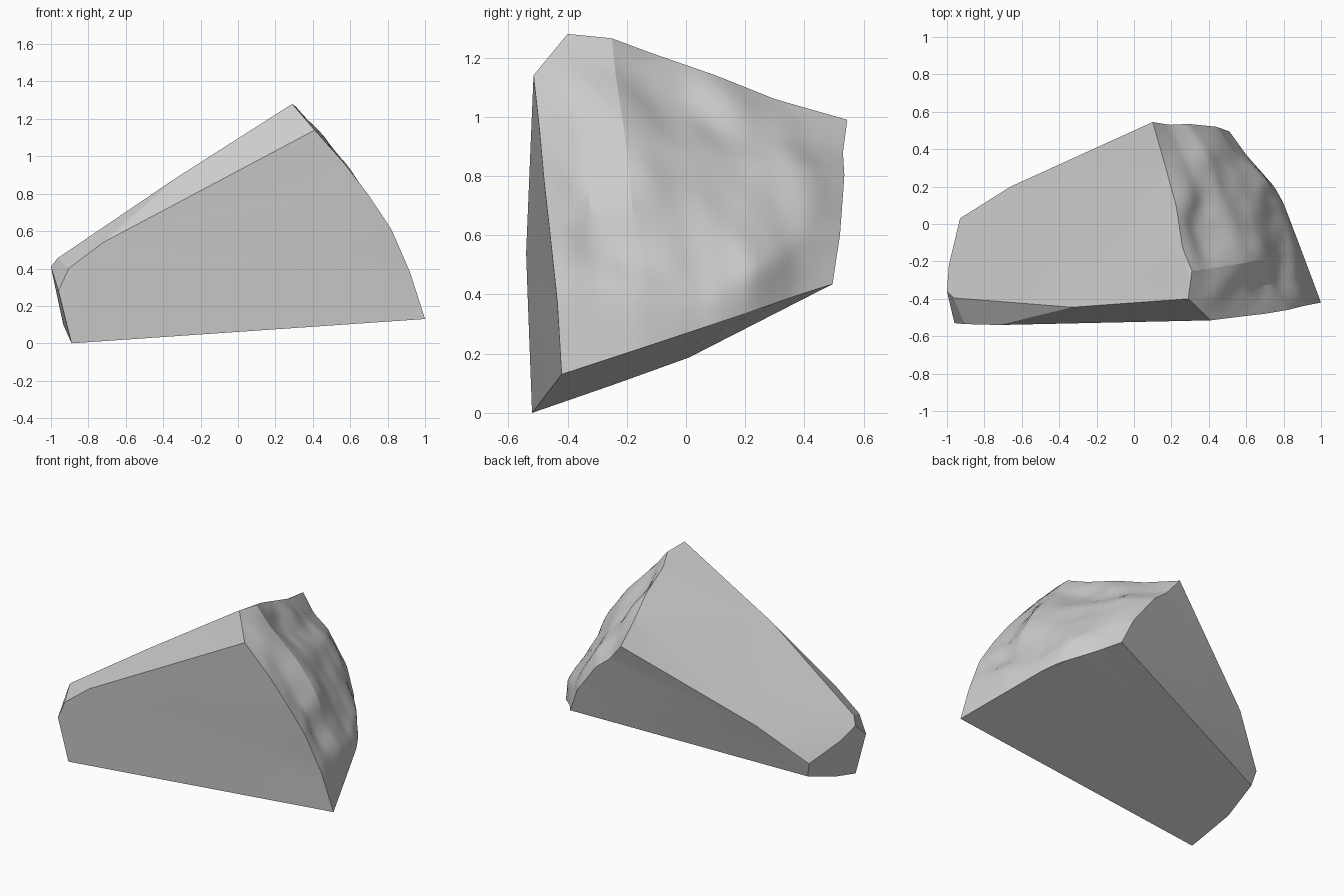
import bpy, bmesh
from math import sin, pi
from mathutils import Vector as V, noise

if "Cube" in bpy.data.objects:
    bpy.data.objects.remove(bpy.data.objects["Cube"])

N = 32

# Stone colour
stone = bpy.data.materials.new("grey_stone")
stone.use_nodes = True
colour = (0.6, 0.6, 0.6, 1)
stone.diffuse_color = colour
bsdf = stone.node_tree.nodes["Principled BSDF"]
bsdf.inputs["Base Color"].default_value = colour
bsdf.inputs["Roughness"].default_value = 0.9


def resample(points, steps):
    """Evenly spaced points along a polyline."""
    pts = [V(p) for p in points]
    lengths = [(b - a).length for a, b in zip(pts, pts[1:])]
    out = []
    for i in range(steps + 1):
        d, k = sum(lengths) * i / steps, 0
        while k < len(lengths) - 1 and d > lengths[k]:
            d -= lengths[k]
            k += 1
        out.append(pts[k].lerp(pts[k + 1], min(1, d / lengths[k])))
    return out


# Corners of the broken outer face
tip = (1, -.42, .13)
front_top = (.41, -.515, 1.14)
apex = (.29, -.4, 1.28)
back_top = (.1, .545, .99)
back_low = (.51, .495, .435)

# Edges of the outer face
front = resample([tip, (.92, -.435, .38), (.82, -.46, .61), (.7, -.48, .79),
                  (.57, -.495, .96), front_top], N)
back = resample([back_low, (.44, .52, .6), (.29, .535, .8),
                 (.19, .53, .88), back_top], N)
bottom = resample([tip, (.88, -.1, .235), (.8, .11, .305),
                   (.75, .2, .335), (.6, .37, .395), back_low], N)
CORNER = 5
top = resample([front_top, apex], CORNER)[:-1] + resample(
    [apex, (.31, -.25, 1.265), (.26, -.13, 1.22), (.225, .1, 1.14),
     (.17, .3, 1.06), back_top], N - CORNER)

bm = bmesh.new()


def outer_point(i, j):
    """Blend the four edges, then roughen the inside of the patch."""
    u, v = i / N, j / N
    p = front[j].lerp(back[j], u) + bottom[i].lerp(top[i], v)
    p -= bottom[0].lerp(bottom[N], u).lerp(top[0].lerp(top[N], u), v)
    if 0 < i < N and 0 < j < N:
        fade = min(1, 3 * sin(pi * u) * sin(pi * v))
        q = V((p.x * 2, p.y * 3 + p.z, p.z * 2))
        bump = noise.noise(q * 1.2) * .05 + noise.noise(q * 3) * .015
        p += V((.75, .15, .6)) * (bump + .015) * fade
    return p


grid = [[bm.verts.new(outer_point(i, j)) for j in range(N + 1)]
        for i in range(N + 1)]
for i in range(N):
    for j in range(N):
        bm.faces.new((grid[i][j], grid[i + 1][j],
                      grid[i + 1][j + 1], grid[i][j + 1]))

# Corners of the cut sides and narrow end
corners = {
    "low": (-.89, -.52, 0), "end_front": (-.96, -.53, .28),
    "bevel_end": (-.905, -.535, .4), "bevel_bend": (-.72, -.54, .54),
    "bevel_top": (-.33, -.445, .885), "end_top": (-.965, -.395, .455),
    "end_left": (-1, -.36, .41), "end_mid": (-.99, -.22, .36),
    "end_back": (-.93, .03, .285), "back_bend": (-.66, .2, .53),
    "low_back": (-.907, .01, .187), "low_mid": (-.934, -.237, .098),
}
c = {name: bm.verts.new(p) for name, p in corners.items()}


def flat(edge, names):
    bm.faces.new(list(edge) + [c[n] for n in names.split()])


front_edge = grid[0]
back_edge = grid[N]
bottom_edge = [row[0] for row in grid]
top_edge = [row[N] for row in grid]

# Flat cut sides
flat(front_edge, "bevel_bend bevel_end end_front low")
flat(back_edge, "back_bend end_back low_back")
flat(bottom_edge, "low_back low_mid low")
flat(reversed(top_edge[CORNER:]), "bevel_top end_top back_bend")
flat(top_edge[:CORNER + 1], "bevel_top bevel_bend")
# Small facets at the narrow end
flat([], "bevel_bend bevel_top end_top bevel_end")
flat([], "end_front bevel_end end_top end_left")
flat([], "back_bend end_top end_left end_mid end_back")
flat([], "low end_front end_left end_mid end_back low_back low_mid")

bmesh.ops.recalc_face_normals(bm, faces=bm.faces)
bmesh.ops.triangulate(bm, faces=[f for f in bm.faces if len(f.verts) > 4])
mesh = bpy.data.meshes.new("rock_chunk")
bm.to_mesh(mesh)
bm.free()
mesh.materials.append(stone)
rock = bpy.data.objects.new("rock_chunk", mesh)
bpy.context.collection.objects.link(rock)

# Smooth the rough face, keep the cut edges sharp
bpy.ops.object.select_all(action='DESELECT')
rock.select_set(True)
bpy.context.view_layer.objects.active = rock
bpy.ops.object.shade_smooth_by_angle(angle=0.3)
